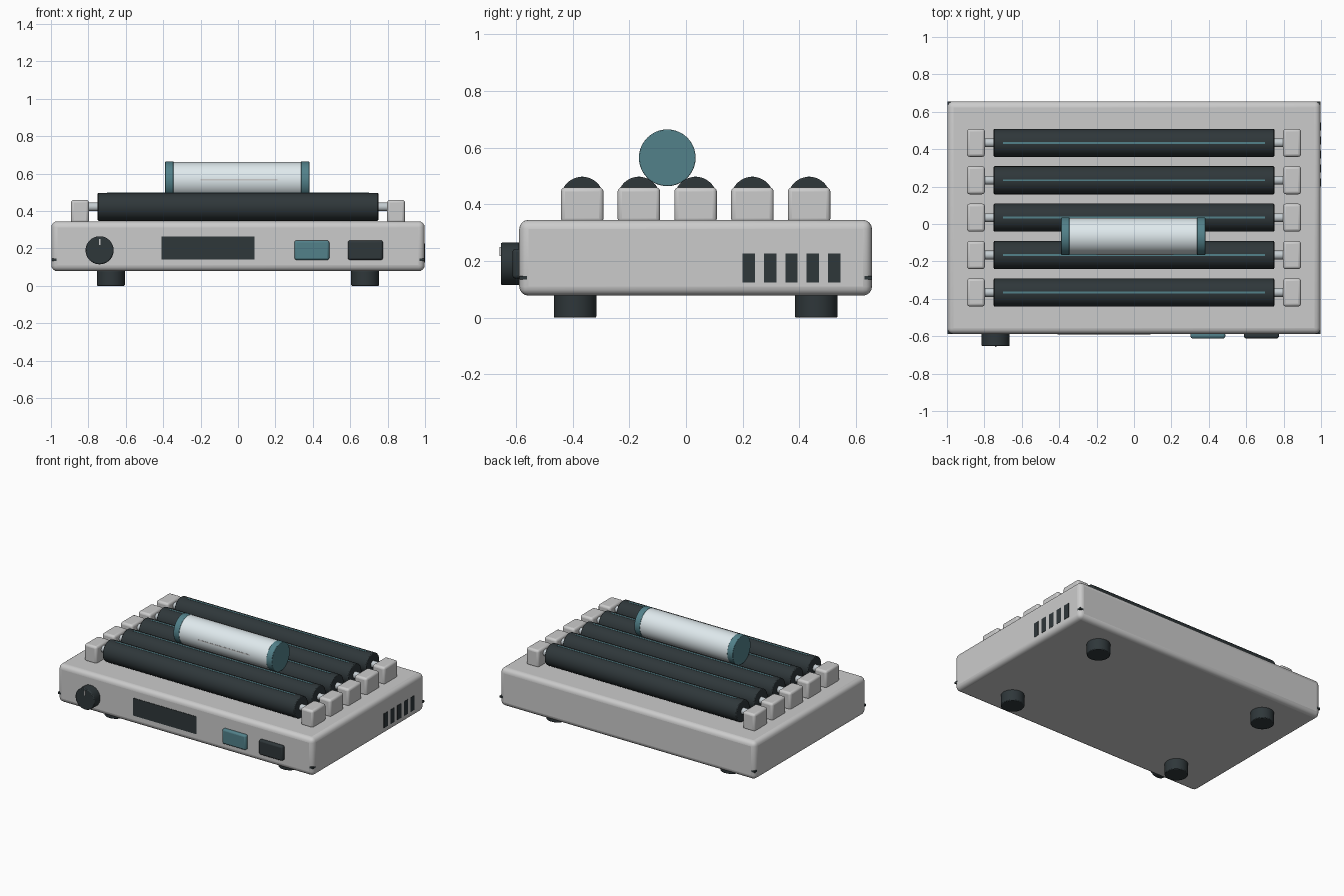
import bpy, math

if "Cube" in bpy.data.objects:
    bpy.data.objects.remove(bpy.data.objects["Cube"])

CY = 0.034                      # depth centre of the housing
ROLLER_Z, ROLLER_R = 0.422, 0.075


def material(name, rgb):
    m = bpy.data.materials.new(name)
    m.diffuse_color = (*rgb, 1)
    m.use_nodes = True
    m.node_tree.nodes["Principled BSDF"].inputs["Base Color"].default_value = m.diffuse_color
    return m


DARK = material("charcoal", (0.028, 0.038, 0.042))
TEAL = material("teal", (0.085, 0.22, 0.255))
STEEL = material("steel", (0.55, 0.6, 0.63))
GLASS = material("pale_glass", (0.74, 0.82, 0.85))
WHITE = material("white", (0.9, 0.92, 0.92))


def finish(ob, name, mat, bevel, segments):
    ob.name = name
    if mat:
        ob.data.materials.append(mat)
    if bevel:
        b = ob.modifiers.new("bevel", 'BEVEL')
        b.width, b.segments = bevel, segments
        b.limit_method, b.angle_limit = 'ANGLE', math.radians(40)
    bpy.ops.object.shade_smooth_by_angle(angle=math.radians(35))
    return ob


def box(name, x, y, z, mat=None, bevel=0, segments=3):
    """Box from (min, max) ranges."""
    rng = (x, y, z)
    bpy.ops.mesh.primitive_cube_add(size=1, location=[(a + b) / 2 for a, b in rng])
    ob = bpy.context.object
    ob.scale = [b - a for a, b in rng]
    bpy.ops.object.transform_apply(location=False, rotation=False, scale=True)
    return finish(ob, name, mat, bevel, segments)


def cylinder(name, loc, r, length, axis, mat=None, bevel=0, sides=48):
    rot = {'x': (0, math.pi / 2, 0), 'y': (math.pi / 2, 0, 0), 'z': (0, 0, 0)}[axis]
    bpy.ops.mesh.primitive_cylinder_add(vertices=sides, radius=r, depth=length,
                                        location=loc, rotation=rot)
    return finish(bpy.context.object, name, mat, bevel, 2)


# housing, with a seam plate that shows only at the rounded corners
box("housing", (-0.998, 0.998), (CY - 0.622, CY + 0.622), (0.078, 0.345), None, 0.032, 4)
box("seam_plate", (-0.997, 0.997), (CY - 0.621, CY + 0.621), (0.134, 0.147), DARK)

# feet
for sx in (-1, 1):
    for sy in (-1, 1):
        cylinder("foot", (sx * 0.68, CY + sy * 0.425, 0.041), 0.075, 0.082, 'z', DARK, 0.005)

# rollers, axles, grip lines and bearing blocks
for i in range(5):
    y = CY + (i - 2) * 0.2
    cylinder("roller", (0, y, ROLLER_Z), ROLLER_R, 1.5, 'x', DARK, 0.005)
    cylinder("axle", (0, y, ROLLER_Z), 0.023, 1.66, 'x', STEEL, 0, 24)
    box("roller_line", (-0.7, 0.7), (y - 0.005, y + 0.005),
        (ROLLER_Z + 0.065, ROLLER_Z + ROLLER_R + 0.001), TEAL)
    for sx in (-1, 1):
        x = sx * 0.845
        box("bearing_block", (x - 0.048, x + 0.048), (y - 0.075, y + 0.075),
            (0.335, 0.46), None, 0.015)

# tube resting between two rollers
TY, TZ = CY - 0.1, 0.564
cylinder("tube", (-0.004, TY, TZ), 0.098, 0.74, 'x', GLASS, 0, 64)
for x in (-0.367, 0.359):
    cylinder("tube_cap", (x, TY, TZ), 0.1, 0.045, 'x', TEAL, 0.003, 64)
box("tube_mark", (-0.2, 0.21), (TY - 0.099, TY - 0.09), (TZ - 0.001, TZ + 0.006), WHITE)

# front controls
F = CY - 0.622
cylinder("knob", (-0.74, F - 0.027, 0.19), 0.075, 0.076, 'y', DARK, 0.006)
box("knob_pointer", (-0.744, -0.736), (F - 0.069, F - 0.06), (0.218, 0.25), WHITE)
box("display", (-0.408, 0.088), (F - 0.003, F + 0.02), (0.14, 0.264), DARK)
box("start_button", (0.302, 0.488), (F - 0.024, F + 0.01), (0.138, 0.243), TEAL, 0.012)
box("stop_button", (0.588, 0.775), (F - 0.024, F + 0.01), (0.138, 0.243), DARK, 0.012)

# vent slots on the right side
for i in range(5):
    y = 0.222 + i * 0.075
    box("vent_slot", (0.98, 1.0), (y - 0.022, y + 0.022), (0.124, 0.226), DARK)
